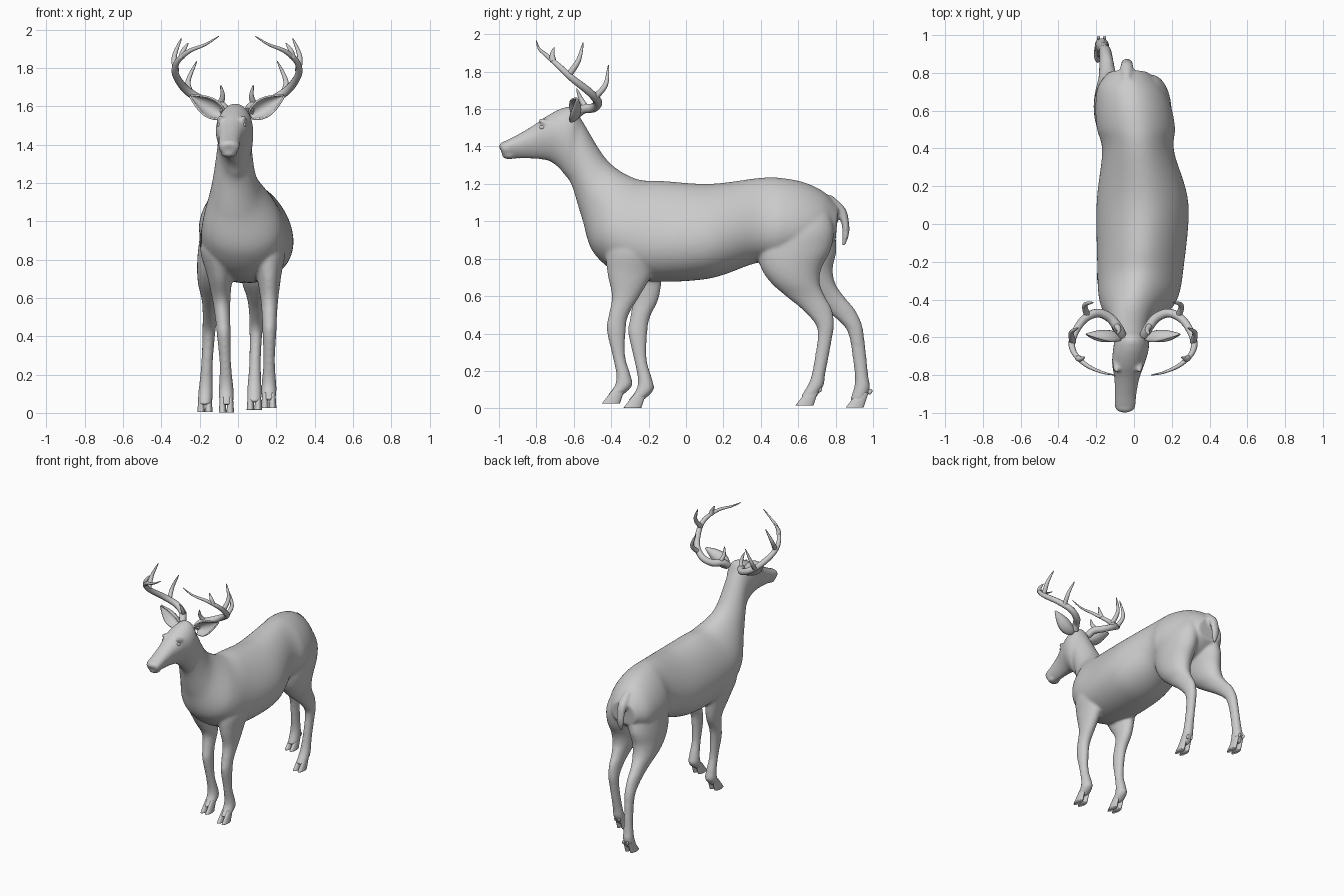
import bpy, bmesh, math
from mathutils import Vector, Matrix


def spline(rows, steps):
    """Catmull-Rom interpolation through rows of numbers."""
    out = []
    for i in range(len(rows) - 1):
        p0, p1 = rows[max(i - 1, 0)], rows[i]
        p2, p3 = rows[i + 1], rows[min(i + 2, len(rows) - 1)]
        for s in range(steps):
            t = s / steps
            out.append([0.5 * (2 * b + (c - a) * t + (2 * a - 5 * b + 4 * c - d) * t * t
                               + (3 * b - a - 3 * c + d) * t ** 3)
                        for a, b, c, d in zip(p0, p1, p2, p3)])
    return out + [list(rows[-1])]


def loft(bm, rows, steps=5, sides=32):
    """Rows: top y, top z, bottom y, bottom z, centre x, half width, egg shape."""
    rings = []
    for ty, tz, by, bz, cx, hw, egg in spline(rows, steps):
        ring = []
        for k in range(sides):
            a = 2 * math.pi * k / sides
            c, s = math.cos(a), math.sin(a)
            ring.append(bm.verts.new((cx + hw * c * (1 - egg * s),
                                      (ty + by) / 2 + (ty - by) / 2 * s,
                                      (tz + bz) / 2 + (tz - bz) / 2 * s)))
        rings.append(ring)
    for r, q in zip(rings, rings[1:]):
        for k in range(sides):
            j = (k + 1) % sides
            bm.faces.new((r[k], r[j], q[j], q[k]))
    bm.faces.new(rings[0])
    bm.faces.new(rings[-1][::-1])


def limb(bm, rows, cx, shift=lambda z: 0, drop=0):
    """Rows: z, y, half depth, half width. Returns the x, y, z of the lower end."""
    loft(bm, [(y + h + shift(z), z - drop * (1 - z), y - h + shift(z), z - drop * (1 - z), cx(z), w, 0)
              for z, y, h, w in rows])
    z, y = rows[-1][:2]
    return cx(z), y + shift(z), z - drop * (1 - z)


def blob(bm, loc, size, tilt=0):
    m = Matrix.Translation(loc) @ Matrix.Rotation(tilt, 4, 'X') @ Matrix.Diagonal((*size, 1))
    bmesh.ops.create_uvsphere(bm, u_segments=24, v_segments=14, radius=1, matrix=m)


def finish(bm, name):
    bmesh.ops.recalc_face_normals(bm, faces=bm.faces)
    me = bpy.data.meshes.new(name)
    bm.to_mesh(me)
    bm.free()
    me.shade_smooth()
    ob = bpy.data.objects.new(name, me)
    bpy.context.collection.objects.link(ob)
    return ob


# Head, neck and torso in one sweep from nose to rump
sweep = [(-0.992, 1.41, -0.985, 1.365, -0.048, 0.042), (-0.965, 1.43, -0.968, 1.338, -0.047, 0.053),
         (-0.90, 1.463, -0.92, 1.335, -0.045, 0.055), (-0.82, 1.51, -0.82, 1.335, -0.038, 0.064),
         (-0.74, 1.565, -0.74, 1.325, -0.03, 0.084), (-0.66, 1.605, -0.69, 1.295, -0.018, 0.093),
         (-0.60, 1.608, -0.65, 1.25, -0.013, 0.092), (-0.55, 1.53, -0.61, 1.19, -0.018, 0.09),
         (-0.42, 1.325, -0.557, 1.02, -0.015, 0.124), (-0.27, 1.228, -0.485, 0.82, 0.02, 0.20),
         (-0.12, 1.215, -0.28, 0.69, 0.035, 0.225), (0.13, 1.20, 0.10, 0.69, 0.045, 0.238),
         (0.40, 1.232, 0.37, 0.775, 0.022, 0.187), (0.52, 1.23, 0.50, 0.78, 0.01, 0.203),
         (0.64, 1.205, 0.62, 0.80, -0.005, 0.195), (0.74, 1.155, 0.72, 0.84, -0.022, 0.165),
         (0.815, 1.08, 0.80, 0.90, -0.032, 0.10)]
skin = bmesh.new()
loft(skin, [r + (max(-0.25, min(0.2, 0.9 * r[0] + 0.45)),) for r in sweep], 8, 72)

# Face details: nose pad, lower lip, brows
blob(skin, (-0.048, -0.972, 1.40), (0.05, 0.028, 0.026))
blob(skin, (-0.048, -0.945, 1.35), (0.042, 0.04, 0.018))
for s in (-1, 1):
    blob(skin, (-0.032 + s * 0.06, -0.745, 1.522), (0.021, 0.05, 0.018), -0.5)

# Legs: one front and one hind profile, each used for two poses
front = [(1.06, -0.26, 0.04, 0.01), (0.97, -0.27, 0.115, 0.06), (0.86, -0.28, 0.148, 0.098),
         (0.72, -0.30, 0.12, 0.066),
         (0.6, -0.322, 0.074, 0.047), (0.5, -0.36, 0.053, 0.039), (0.42, -0.373, 0.051, 0.036),
         (0.28, -0.359, 0.034, 0.030), (0.18, -0.335, 0.038, 0.036), (0.12, -0.335, 0.047, 0.04),
         (0.065, -0.385, 0.04, 0.035)]
hind = [(1.15, 0.62, 0.03, 0.01), (1.07, 0.62, 0.13, 0.065), (0.96, 0.605, 0.185, 0.103),
        (0.85, 0.578, 0.197, 0.102),
        (0.75, 0.563, 0.162, 0.092), (0.67, 0.585, 0.13, 0.076), (0.6, 0.638, 0.104, 0.052),
        (0.53, 0.70, 0.08, 0.04), (0.45, 0.742, 0.05, 0.035), (0.38, 0.743, 0.039, 0.032),
        (0.28, 0.727, 0.037, 0.030), (0.18, 0.708, 0.036, 0.034), (0.12, 0.692, 0.043, 0.038),
        (0.055, 0.65, 0.043, 0.037)]


def step_back(z):
    t = max(0, min(1, (0.88 - z) / 0.35))
    return 0.115 * t * t * (3 - 2 * t)


feet = {
    "front_right": limb(skin, front, lambda z: 0.16 + 0.01 * z - 0.05 * z ** 6),
    "front_left": limb(skin, front, lambda z: -0.06 - 0.08 * z * z + 0.05 * z ** 6, step_back, 0.025),
    "hind_right": limb(skin, hind, lambda z: 0.085 + 0.06 * z * z - 0.06 * z ** 4),
    "hind_left": limb(skin, hind, lambda z: -0.175 + 0.05 * z + 0.05 * z ** 4,
                      lambda z: max(0, 0.3 * (0.95 - z)), 0.012)}

# Tail
limb(skin, [(1.14, 0.75, 0.03, 0.02), (1.07, 0.815, 0.037, 0.034), (1.0, 0.849, 0.022, 0.032),
            (0.93, 0.854, 0.018, 0.027), (0.87, 0.842, 0.009, 0.012)], lambda z: -0.038)

# Fuse all the skin parts into one smooth surface
body = finish(skin, "body")
rm = body.modifiers.new("fuse", 'REMESH')
rm.mode, rm.voxel_size, rm.use_smooth_shade = 'VOXEL', 0.009, True
sm = body.modifiers.new("soften", 'SMOOTH')
sm.factor, sm.iterations = 0.5, 8

# Cloven hooves with dewclaws
for name, (x, y, z) in feet.items():
    bm = bmesh.new()
    for s in (-1, 1):
        limb(bm, [(z - 0.04 + 0.027 * i, y - 0.017 + 0.015 * i, 0.048 - 0.006 * i, 0.02 - 0.002 * i)
                  for i in range(4)], lambda h: x + s * 0.02)
        blob(bm, (x + s * 0.016, y + 0.066, z + 0.045), (0.009, 0.011, 0.016), -0.4)
    finish(bm, "hoof_" + name)

# Antler paths: main beam, brow tine, rear tine, two upper tines
beam = [(0.055, -0.59, 1.57), (0.075, -0.55, 1.60), (0.12, -0.495, 1.607), (0.19, -0.472, 1.638),
        (0.265, -0.515, 1.69), (0.315, -0.61, 1.765), (0.308, -0.68, 1.83), (0.245, -0.745, 1.887),
        (0.16, -0.785, 1.922), (0.09, -0.80, 1.965)]
tines = [[(0.09, -0.53, 1.60), (0.07, -0.56, 1.65), (0.08, -0.585, 1.71)],
         [(0.235, -0.49, 1.66), (0.25, -0.43, 1.73), (0.205, -0.415, 1.835)],
         [(0.313, -0.625, 1.785), (0.322, -0.575, 1.86), (0.285, -0.55, 1.955)],
         [(0.285, -0.71, 1.855), (0.275, -0.715, 1.89), (0.25, -0.705, 1.93)]]

for side, s in (("right", 1), ("left", -1)):
    # Eyes
    bm = bmesh.new()
    blob(bm, (-0.033 + s * 0.064, -0.765, 1.502), (0.012, 0.018, 0.012))
    finish(bm, "eye_" + side)

    # Cupped leaf-shaped ears
    bm = bmesh.new()
    base, tip = Vector((0.065, -0.60, 1.55)), Vector((0.24, -0.585, 1.655))
    axis = tip - base
    across = axis.normalized().cross(Vector((0, -1, 0)))
    nu, nv = 14, 10
    grid = []
    for i in range(nu + 1):
        u = i / nu
        w = 0.004 + 0.045 * math.sin(math.pi * (0.1 + 0.9 * u ** 0.85))
        row = []
        for j in range(nv + 1):
            v = 1.5 * (2 * j / nv - 1)
            p = base + axis * u + across * (w * math.sin(v))
            p.y += w * (1.3 * math.cos(v) - 0.7)
            row.append(bm.verts.new((p.x if s > 0 else -p.x - 0.01, p.y, p.z)))
        grid.append(row)
    for a, b in zip(grid, grid[1:]):
        for j in range(nv):
            bm.faces.new((a[j], a[j + 1], b[j + 1], b[j]))
    so = finish(bm, "ear_" + side).modifiers.new("thickness", 'SOLIDIFY')
    so.thickness, so.offset = 0.009, 0

    # Antlers, each branch tapering to a point
    cu = bpy.data.curves.new("antler_" + side, 'CURVE')
    cu.dimensions, cu.bevel_depth, cu.bevel_resolution, cu.use_fill_caps = '3D', 1.0, 3, True
    for path in [beam] + tines:
        thick = 0.024 if path is beam else 0.015
        pts = spline(path, 6)
        sp = cu.splines.new('POLY')
        sp.points.add(len(pts) - 1)
        for i, (q, (x, y, z)) in enumerate(zip(sp.points, pts)):
            q.co = (x if s > 0 else -x - 0.01, y, z, 1)
            q.radius = 0.002 + thick * (1 - (i / (len(pts) - 1)) ** 2)
    bpy.context.collection.objects.link(bpy.data.objects.new("antler_" + side, cu))
